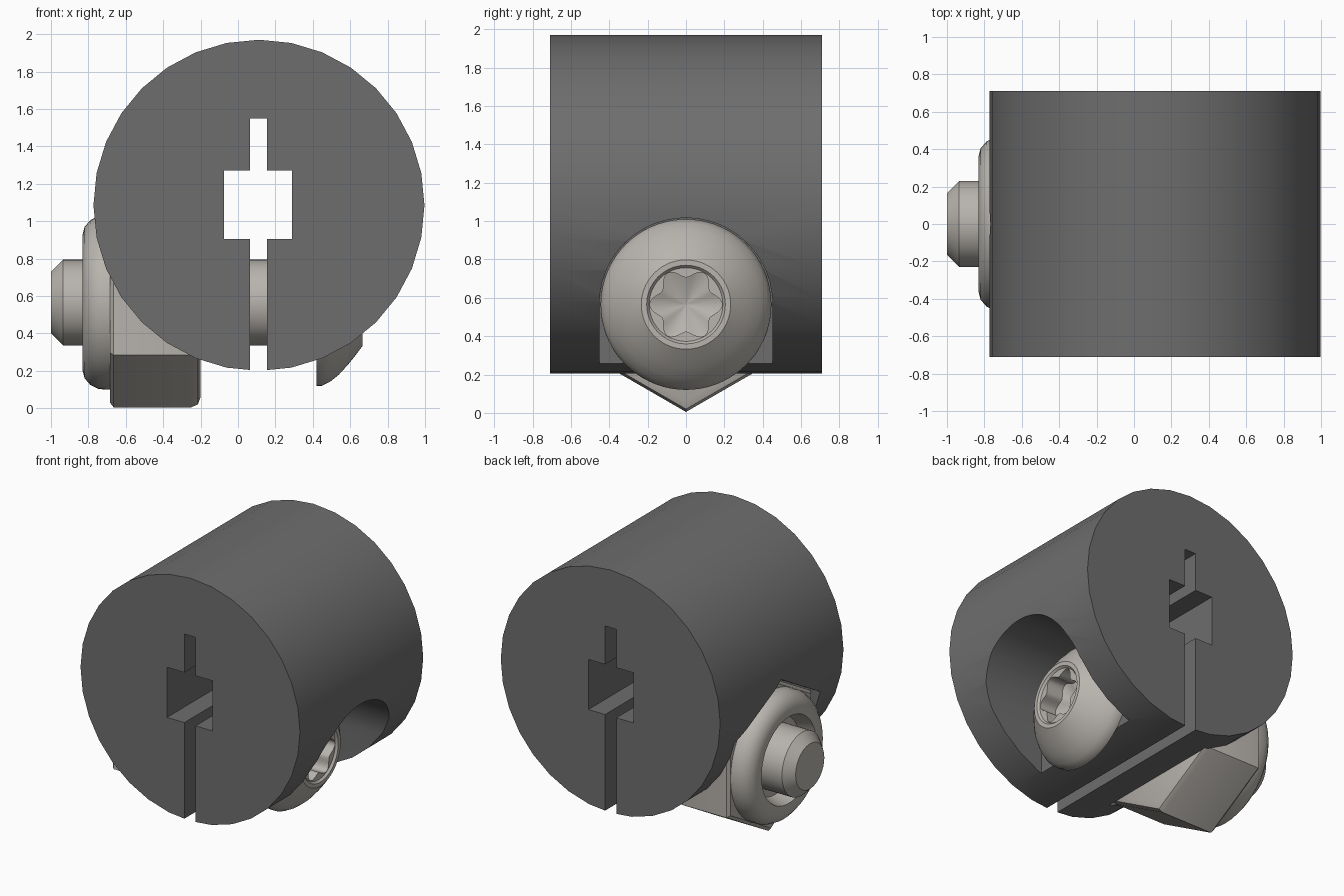
import bpy, bmesh, math

if "Cube" in bpy.data.objects:
    bpy.data.objects.remove(bpy.data.objects["Cube"])

CZ = 0.565          # height of the screw axis


def material(name, color):
    m = bpy.data.materials.new(name)
    m.diffuse_color = (*color, 1)
    m.use_nodes = True
    m.node_tree.nodes["Principled BSDF"].inputs["Base Color"].default_value = m.diffuse_color
    return m


DARK = material("dark grey", (0.155, 0.155, 0.155))
STEEL = material("warm steel", (0.48, 0.455, 0.42))


def finish(name, bm, mat):
    bmesh.ops.recalc_face_normals(bm, faces=bm.faces)
    me = bpy.data.meshes.new(name)
    bm.to_mesh(me)
    bm.free()
    ob = bpy.data.objects.new(name, me)
    bpy.context.collection.objects.link(ob)
    me.materials.append(mat)
    return ob


def smooth(ob):
    bpy.ops.object.select_all(action='DESELECT')
    ob.select_set(True)
    bpy.context.view_layer.objects.active = ob
    bpy.ops.object.shade_smooth_by_angle(angle=math.radians(30))


def loft(name, rings, segs, mat, z=CZ):
    """Rings (x, radius, lobe depth) around the x axis, capped at both ends."""
    bm = bmesh.new()
    loops = []
    for x, r, *lobe in rings:
        loop = []
        for i in range(segs):
            a = 2 * math.pi * i / segs
            rr = r + (lobe[0] * math.cos(6 * a + math.pi) if lobe else 0)
            loop.append(bm.verts.new((x, rr * math.sin(a), z + rr * math.cos(a))))
        loops.append(loop)
    for p, q in zip(loops, loops[1:]):
        for i in range(segs):
            j = (i + 1) % segs
            bm.faces.new((p[i], p[j], q[j], q[i]))
    bm.faces.new(loops[0])
    bm.faces.new(loops[-1])
    return finish(name, bm, mat)


def box(name, x0, x1, y, z0, z1):
    bm = bmesh.new()
    bmesh.ops.create_cube(bm, size=1)
    for v in bm.verts:
        v.co = ((x0 + x1) / 2 + v.co.x * (x1 - x0), v.co.y * 2 * y,
                (z0 + z1) / 2 + v.co.z * (z1 - z0))
    return finish(name, bm, DARK)


# Collar body: cylinder along y
bm = bmesh.new()
N = 32
front, back = [[bm.verts.new((0.112 + 0.885 * math.sin(2 * math.pi * i / N), y,
                              1.085 + 0.885 * math.cos(2 * math.pi * i / N)))
                for i in range(N)] for y in (-0.71, 0.71)]
bm.faces.new(front)
bm.faces.new(back)
for i in range(N):
    j = (i + 1) % N
    bm.faces.new((front[i], front[j], back[j], back[i]))
collar = finish("clamp_collar", bm, DARK)

# Cutters: clamp slit, square bore, screw hole, head recess, nut pocket
cutters = [
    box("slit_cutter", 0.065, 0.155, 1, -0.2, 1.55),
    box("bore_cutter", -0.075, 0.29, 1.1, 0.905, 1.27),
    loft("hole_cutter", [(-1.2, 0.236), (1.2, 0.236)], 48, DARK),
    loft("head_cutter", [(0.42, 0.452), (1.3, 0.452)], 48, DARK),
    box("head_slot_cutter", 0.42, 1.3, 0.452, -0.3, CZ),
    loft("nut_cutter", [(-1.3, 0.57), (-0.195, 0.57)], 6, DARK),
    box("nut_slot_cutter", -1.3, -0.195, 0.57 * math.cos(math.pi / 6), -0.3, CZ),
]
for c in cutters:
    mod = collar.modifiers.new("cut", 'BOOLEAN')
    mod.operation = 'DIFFERENCE'
    mod.solver = 'EXACT'
    mod.object = c
bpy.context.view_layer.update()
cut = bpy.data.meshes.new_from_object(
    collar.evaluated_get(bpy.context.evaluated_depsgraph_get()))
collar.modifiers.clear()
collar.data = cut
for c in cutters:
    bpy.data.objects.remove(c)

# Bolt shaft with chamfered tip
shaft = loft("bolt_shaft", [(-1.0, 0.165), (-0.935, 0.23), (0.45, 0.23)], 48, STEEL)

# Domed head with six-lobed socket
head = loft("bolt_head", [
    (0.42, 0.2), (0.42, 0.445), (0.45, 0.445), (0.49, 0.425), (0.54, 0.385),
    (0.59, 0.33), (0.63, 0.28), (0.665, 0.233), (0.665, 0.205), (0.65, 0.192),
    (0.65, 0.165, 0.024), (0.52, 0.165, 0.024), (0.47, 0.005)], 72, STEEL)

# Hexagonal nut and its rounded collar ring
nut = loft("hex_nut", [(-0.685, 0.535), (-0.665, 0.56), (-0.25, 0.56),
                       (-0.215, 0.545), (-0.2, 0.505)], 6, STEEL)
ring = loft("nut_ring", [
    (-0.72, 0.2), (-0.72, 0.28), (-0.83, 0.315), (-0.832, 0.36), (-0.82, 0.405),
    (-0.79, 0.44), (-0.745, 0.463), (-0.68, 0.465), (-0.68, 0.2)], 48, STEEL)

for ob in (collar, shaft, head, nut, ring):
    smooth(ob)
